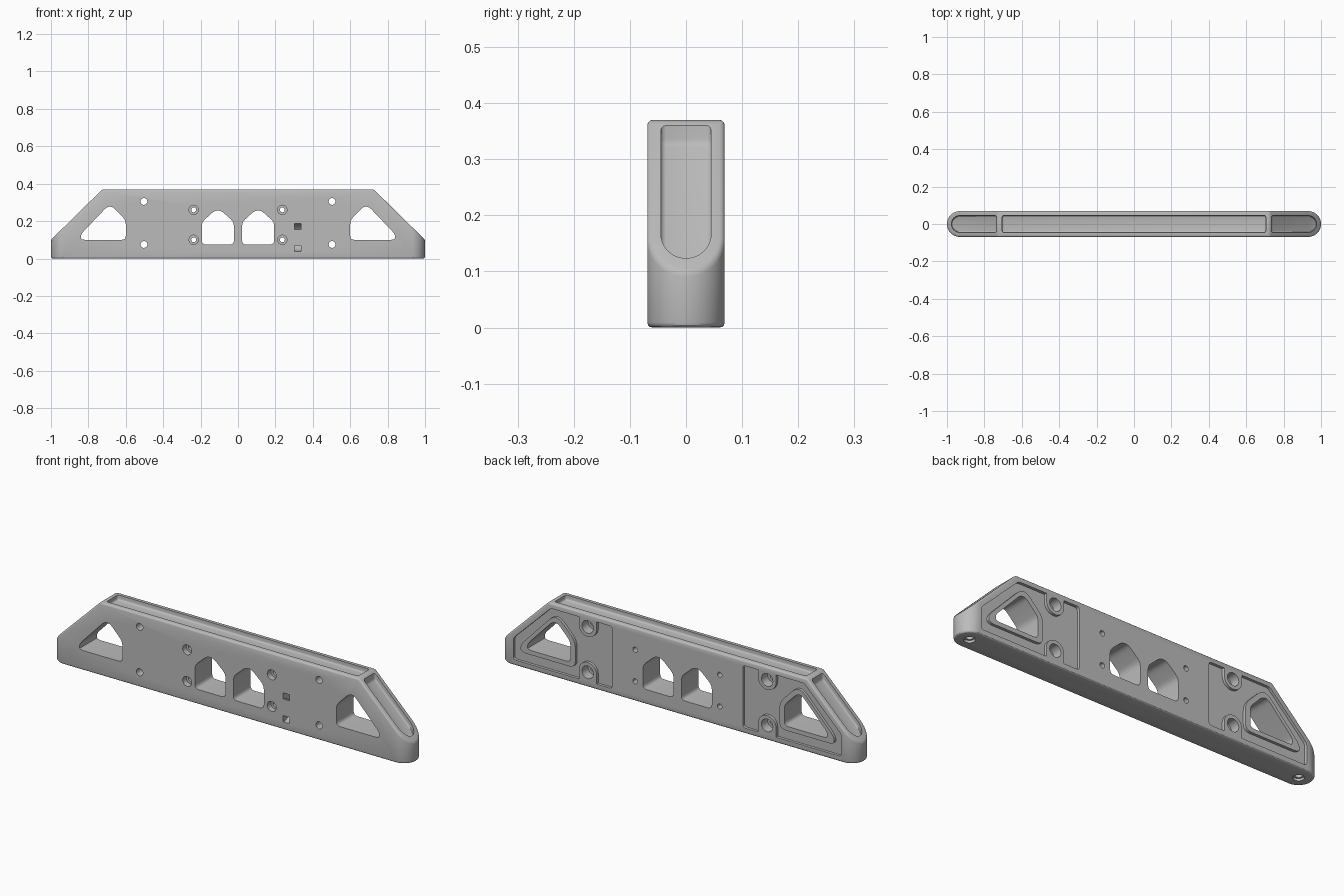
import bpy, bmesh, math
from mathutils import Vector

cube = bpy.data.objects.get("Cube")
if cube:
    bpy.data.objects.remove(cube, do_unlink=True)

HALF = 0.069          # half thickness of the bar
END = 1 - HALF        # centre of the rounded ends


def prism(name, pts, axis, lo, hi):
    """Extrude a 2D outline along an axis."""
    place = {"X": lambda p, d: (d, p[0], p[1]),
             "Y": lambda p, d: (p[0], d, p[1]),
             "Z": lambda p, d: (p[0], p[1], d)}[axis]
    bm = bmesh.new()
    a = [bm.verts.new(place(p, lo)) for p in pts]
    b = [bm.verts.new(place(p, hi)) for p in pts]
    bm.faces.new(a)
    bm.faces.new(b)
    n = len(pts)
    for i in range(n):
        j = (i + 1) % n
        bm.faces.new((a[i], a[j], b[j], b[i]))
    bmesh.ops.recalc_face_normals(bm, faces=bm.faces)
    mesh = bpy.data.meshes.new(name)
    bm.to_mesh(mesh)
    bm.free()
    ob = bpy.data.objects.new(name, mesh)
    bpy.context.collection.objects.link(ob)
    return ob


def apply(ob, mod):
    bpy.ops.object.select_all(action="DESELECT")
    bpy.context.view_layer.objects.active = ob
    ob.select_set(True)
    bpy.ops.object.modifier_apply(modifier=mod.name)


def combine(ob, tool, op="DIFFERENCE"):
    mod = ob.modifiers.new("combine", "BOOLEAN")
    mod.operation, mod.object, mod.solver = op, tool, "EXACT"
    apply(ob, mod)
    bpy.data.objects.remove(tool, do_unlink=True)


def bevel(ob, width):
    mod = ob.modifiers.new("bevel", "BEVEL")
    mod.width, mod.segments = width, 3
    mod.limit_method, mod.angle_limit = "ANGLE", math.radians(30)
    mod.use_clamp_overlap = False
    apply(ob, mod)


def arc(cx, cy, r, start, end, n):
    angles = [math.radians(start + (end - start) * i / n) for i in range(n + 1)]
    return [(cx + r * math.cos(a), cy + r * math.sin(a)) for a in angles]


def circle(cx, cy, r):
    return arc(cx, cy, r, 0, 360, 28)[:-1]


def stadium(r):
    return arc(END, 0, r, -90, 90, 24) + arc(-END, 0, r, 90, 270, 24)


def rounded(pts, r):
    """Soften the corners of an outline."""
    out, n = [], len(pts)
    for i in range(n):
        p, v, q = (Vector(pts[k % n]) for k in (i - 1, i, i + 1))
        a = v + (p - v).normalized() * min(r, (p - v).length * 0.42)
        b = v + (q - v).normalized() * min(r, (q - v).length * 0.42)
        for t in (0, 0.25, 0.5, 0.75, 1):
            out.append(tuple(a * (1 - t) ** 2 + v * 2 * t * (1 - t) + b * t * t))
    return out


def flip(pts, s):
    return [(s * x, z) for x, z in pts]


def slope(x):
    return 0.1 + (1 - x) * 0.982


# Main bar: rounded ends in plan, sloped shoulders in front
body = prism("handle_body", stadium(HALF), "Z", -0.1, 0.5)
side = [(1.05, 0), (1.05, slope(1.05)), (0.725, 0.37)]
combine(body, prism("side_profile", side + flip(side[::-1], -1), "Y", -0.2, 0.2),
        "INTERSECT")
bevel(body, 0.009)

# Channel along the top
rim = 0.705
top = prism("top_channel", [(-rim, -0.045), (rim, -0.045), (rim, 0.045), (-rim, 0.045)],
            "Z", 0.345, 0.5)
bevel(top, 0.009)
combine(body, top)

hole = [(0.84, 0.1), (0.84, 0.13), (0.70, 0.277), (0.67, 0.277), (0.60, 0.205), (0.60, 0.1)]
collar = [(0.70 + (x - 0.70) * 1.28, 0.18 + (z - 0.18) * 1.28) for x, z in hole]
house = [(0.022, 0.075), (0.193, 0.075), (0.193, 0.195), (0.125, 0.256),
         (0.09, 0.256), (0.022, 0.195)]
pocket_outline = [(0.367, 0.028), (0.92, 0.028), (0.92, 0.138), (0.71, 0.343), (0.367, 0.343)]

for s in (-1, 1):
    # Channel down each shoulder
    channel = prism("shoulder_channel", stadium(0.045), "Z", -0.1, 0.5)
    x0, x1 = 0.735, 1.05
    above = [(x0, slope(x0) - 0.033), (x1, slope(x1) - 0.033), (x1, 0.6), (x0, 0.6)]
    combine(channel, prism("shoulder_region", flip(above, s), "Y", -0.2, 0.2), "INTERSECT")
    bevel(channel, 0.009)
    combine(body, channel)

    # Back pocket, leaving screw bosses and a collar standing
    pocket = prism("back_pocket", flip(rounded(pocket_outline, 0.015), s), "Y", 0.055, 0.1)
    upper = arc(0.503, 0.305, 0.05, 180, 360, 16) + [(0.553, 0.5), (0.453, 0.5)]
    lower = arc(0.503, 0.075, 0.05, 0, 180, 16) + [(0.453, -0.1), (0.553, -0.1)]
    for shape in (upper, lower, rounded(collar, 0.035)):
        combine(pocket, prism("boss", flip(shape, s), "Y", 0, 0.2))
    combine(body, pocket)

    # Large openings
    for shape in (rounded(hole, 0.022), rounded(house, 0.022)):
        combine(body, prism("opening", flip(shape, s), "Y", -0.2, 0.2))

    # Outer screw holes sunk from the back, inner ones sunk from the front
    for x, z, r, wide, lo, hi in ((0.503, 0.075, 0.018, 0.032, 0.02, 0.2),
                                  (0.503, 0.305, 0.018, 0.032, 0.02, 0.2),
                                  (0.237, 0.1, 0.013, 0.025, -0.2, -0.04),
                                  (0.237, 0.26, 0.013, 0.025, -0.2, -0.04)):
        combine(body, prism("screw_hole", circle(s * x, z, r), "Y", -0.2, 0.2))
        combine(body, prism("screw_sink", circle(s * x, z, wide), "Y", lo, hi))

    # Mounting holes underneath
    combine(body, prism("foot_hole", circle(s * END, 0, 0.017), "Z", -0.1, 0.08))
    combine(body, prism("foot_sink", circle(s * END, 0, 0.026), "Z", -0.1, 0.012))

# Curved tie tunnel between two square slots on the front
tunnel = arc(-HALF, 0.1125, 0.074, -97, 97, 20) + arc(-HALF, 0.1125, 0.042, 97, -97, 20)
combine(body, prism("tie_tunnel", tunnel, "X", 0.302, 0.338))

# Plain grey finish
grey = bpy.data.materials.new("grey")
grey.use_nodes = True
grey.diffuse_color = (0.5, 0.5, 0.5, 1)
grey.node_tree.nodes["Principled BSDF"].inputs["Base Color"].default_value = (0.5, 0.5, 0.5, 1)
body.data.materials.clear()
body.data.materials.append(grey)
for face in body.data.polygons:
    face.material_index = 0

bpy.ops.object.select_all(action="DESELECT")
body.select_set(True)
bpy.context.view_layer.objects.active = body
bpy.ops.object.shade_smooth_by_angle(angle=math.radians(30))
